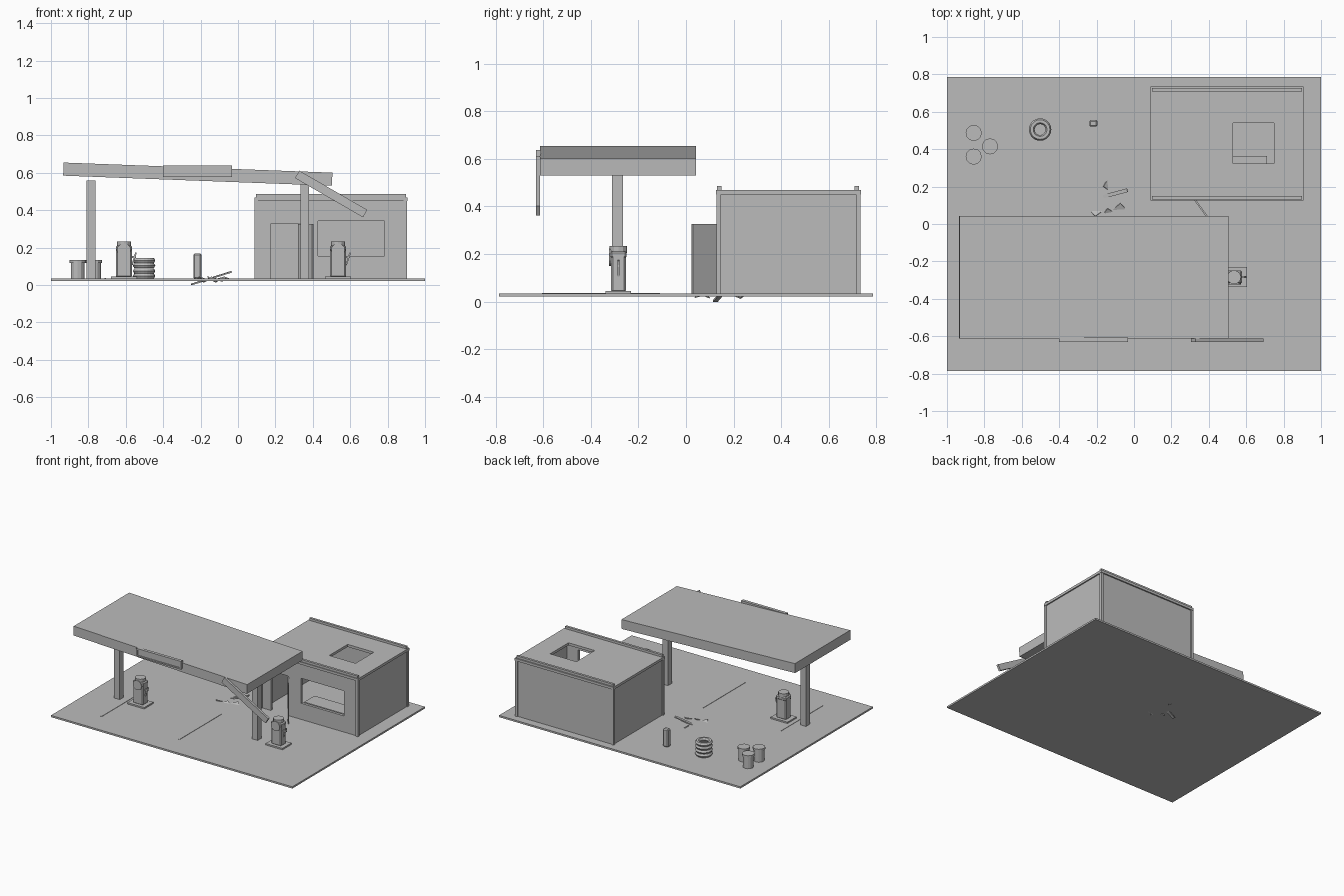
import bpy, math
from mathutils import Matrix, Vector, Euler

if "Cube" in bpy.data.objects:
    bpy.data.objects.remove(bpy.data.objects["Cube"])

grey = bpy.data.materials.new("plain_grey")
grey.diffuse_color = (0.5, 0.5, 0.5, 1)
grey.use_nodes = True
grey.node_tree.nodes["Principled BSDF"].inputs["Base Color"].default_value = grey.diffuse_color


def finish(name):
    ob = bpy.context.object
    ob.name = name
    ob.data.materials.append(grey)
    return ob


def box(name, x, y, z):
    """Box from (min, max) ranges."""
    return slab(name, [(a + b) / 2 for a, b in (x, y, z)], [b - a for a, b in (x, y, z)])


def slab(name, centre, size, rot=(0, 0, 0)):
    """Box from centre, size and rotation in degrees."""
    bpy.ops.mesh.primitive_cube_add(size=1)
    ob = finish(name)
    m = Euler([math.radians(a) for a in rot]).to_matrix().to_4x4()
    ob.data.transform(Matrix.Translation(Vector(centre)) @ m @ Matrix.Diagonal((*size, 1)))
    return ob


def cyl(name, centre, r, z0, z1, sides=12):
    bpy.ops.mesh.primitive_cylinder_add(vertices=sides, radius=r, depth=z1 - z0,
                                        location=(*centre, (z0 + z1) / 2))
    return finish(name)


def cut(ob, *ranges):
    """Cut a box-shaped opening and drop the cutter."""
    c = box("cutter", *ranges)
    mod = ob.modifiers.new("cut", 'BOOLEAN')
    mod.operation, mod.solver, mod.object = 'DIFFERENCE', 'EXACT', c
    bpy.context.view_layer.objects.active = ob
    bpy.ops.object.modifier_apply(modifier=mod.name)
    bpy.data.objects.remove(c)


def bevel(ob, width):
    mod = ob.modifiers.new("bevel", 'BEVEL')
    mod.width, mod.segments = width, 1


G = 0.034  # ground level

# Ground slab with two thin joints
box("ground_slab", (-1, 1), (-0.785, 0.785), (0.021, G))
for i, x in enumerate((-0.71, -0.065)):
    box(f"ground_joint_{i}", (x - 0.004, x + 0.004), (-0.605, -0.11), (0.03, 0.0365))

# Shop shell with doorway and window
walls = box("shop_walls", (0.095, 0.897), (0.136, 0.725), (0.03, 0.455))
cut(walls, (0.115, 0.877), (0.156, 0.705), (0.0, 0.5))
cut(walls, (0.177, 0.32), (0.1, 0.2), (0.0, 0.33))
cut(walls, (0.427, 0.784), (0.1, 0.2), (0.155, 0.342))

# Roof with hole, parapets and corner posts
roof = box("shop_roof", (0.087, 0.906), (0.126, 0.735), (0.45, 0.469))
cut(roof, (0.53, 0.748), (0.323, 0.54), (0.4, 0.5))
for side, y in (("front", 0.131), ("back", 0.708)):
    box(f"parapet_{side}", (0.095, 0.898), (y, y + 0.018), (0.465, 0.486))
    for end, x in (("left", 0.087), ("right", 0.885)):
        yy = 0.128 if side == "front" else 0.714
        box(f"corner_post_{side}_{end}", (x, x + 0.019), (yy, yy + 0.018), (G, 0.452))

# Counter inside and open door
box("counter", (0.38, 0.71), (0.24, 0.363), (G, 0.112))
slab("open_door", (0.362, 0.079, 0.18), (0.13, 0.009, 0.292), (0, 0, -54))

# Sagging canopy on two columns
slab("canopy", (-0.215, -0.285, 0.593), (1.438, 0.656, 0.07), (0, 2.15, 0))
for i, x in enumerate((-0.786, 0.357)):
    box(f"canopy_column_{i}", (x - 0.023, x + 0.023), (-0.31, -0.264), (G, 0.56))
slab("fallen_trim", (0.498, -0.622, 0.487), (0.42, 0.017, 0.046), (0, 30, 0))

# Framed blank sign on the canopy edge
sign = box("sign_frame", (-0.402, -0.032), (-0.631, -0.608), (0.577, 0.638))
cut(sign, (-0.392, -0.042), (-0.66, -0.625), (0.587, 0.628))

# Fuel pumps
for i, x in enumerate((-0.61, 0.535)):
    y = -0.284
    slab(f"pump_base_{i}", (x, y, 0.039), (0.14, 0.108, 0.012))
    bevel(slab(f"pump_body_{i}", (x, y, 0.125), (0.084, 0.062, 0.17)), 0.008)
    bevel(slab(f"pump_head_{i}", (x, y, 0.197), (0.086, 0.07, 0.03)), 0.008)
    cyl(f"pump_cap_{i}", (x, y), 0.037, 0.205, 0.234)
    dial = cyl(f"pump_dial_{i}", (0, 0), 0.036, -0.004, 0.004, 16)
    dial.rotation_euler.x = math.pi / 2
    dial.location = (x, y - 0.035, 0.187)
    slab(f"pump_nozzle_{i}", (x + 0.054, y, 0.14), (0.008, 0.008, 0.07), (0, 18, 0))
    slab(f"pump_hook_{i}", (x + 0.05, y, 0.15), (0.03, 0.012, 0.01))

# Stack of tyres
for i in range(4):
    bpy.ops.mesh.primitive_torus_add(major_segments=20, minor_segments=6, major_radius=0.0445,
                                     minor_radius=0.0155, location=(-0.502, 0.505, 0.048 + i * 0.0277))
    finish(f"tyre_{i}")

# Barrels with wider rims
for i, c in enumerate(((-0.857, 0.487), (-0.857, 0.36), (-0.77, 0.415))):
    cyl(f"barrel_{i}", c, 0.037, G, 0.12)
    cyl(f"barrel_rim_{i}", c, 0.043, 0.118, 0.134)

# Air service post
bevel(box("air_post", (-0.239, -0.195), (0.52, 0.556), (G, 0.168)), 0.007)

# Broken planks and chips half sunk in the ground
slab("plank", (-0.142, 0.152, 0.037), (0.23, 0.02, 0.008), (0, -17, 15))
chips = (((-0.14, 0.215, 0.03), (0.055, 0.03, 0.006), (25, 20, 60)),
         ((-0.195, 0.07, 0.03), (0.06, 0.035, 0.006), (-20, 15, 35)),
         ((-0.08, 0.08, 0.032), (0.055, 0.04, 0.006), (15, -12, 40)),
         ((-0.13, 0.06, 0.03), (0.05, 0.03, 0.006), (20, 18, -30)))
for i, (c, s, r) in enumerate(chips):
    slab(f"chip_{i}", c, s, r)
